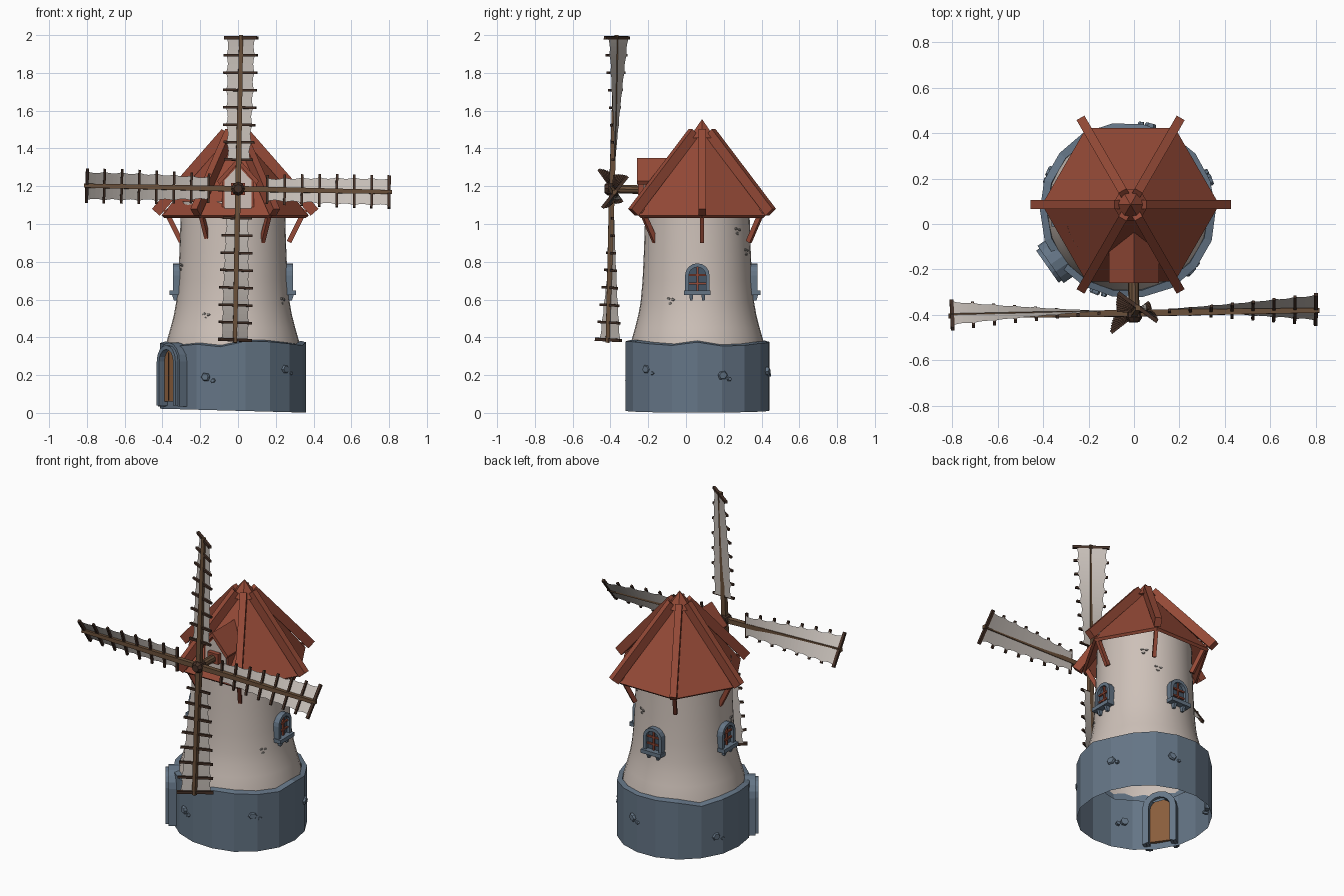
import bpy, bmesh, math, random
from math import sin, cos, pi, radians
from mathutils import Vector, Matrix

if "Cube" in bpy.data.objects:
    bpy.data.objects.remove(bpy.data.objects["Cube"])

random.seed(4)
CX, CY = -0.027, 0.06            # tower axis


def material(name, r, g, b):
    m = bpy.data.materials.new(name)
    m.diffuse_color = (r, g, b, 1)
    m.use_nodes = True
    m.node_tree.nodes["Principled BSDF"].inputs["Base Color"].default_value = m.diffuse_color
    return m


PLASTER = material("plaster", 0.61, 0.53, 0.48)
STONE = material("blue_stone", 0.13, 0.18, 0.24)
ROOF = material("red_roof", 0.30, 0.068, 0.038)
WOOD = material("brown_wood", 0.145, 0.08, 0.042)
DARK = material("dark_wood", 0.058, 0.03, 0.02)
DOOR = material("door_wood", 0.25, 0.11, 0.045)
PANE = material("window_pane", 0.06, 0.09, 0.13)
CHIP = material("grey_chip", 0.30, 0.28, 0.26)
SAIL = material("sail_cloth", 0.58, 0.53, 0.49)


def mesh(name, verts, faces, mat, matrix=None, smooth=False, fix=True):
    me = bpy.data.meshes.new(name)
    me.from_pydata([tuple(v) for v in verts], [], faces)
    if matrix is not None:
        me.transform(matrix)
    if fix:
        bm = bmesh.new()
        bm.from_mesh(me)
        bmesh.ops.recalc_face_normals(bm, faces=bm.faces)
        bm.to_mesh(me)
        bm.free()
    me.materials.append(mat)
    if smooth:
        me.shade_smooth()
    ob = bpy.data.objects.new(name, me)
    bpy.context.collection.objects.link(ob)
    return ob


def loft(name, rings, mat, closed=True, caps=True, **kw):
    """Join a row of equal-length rings with quads."""
    n = len(rings[0])
    verts = [p for ring in rings for p in ring]
    faces = []
    for k in range(len(rings) - 1):
        for i in range(n if closed else n - 1):
            j = (i + 1) % n
            faces.append((k * n + i, k * n + j, (k + 1) * n + j, (k + 1) * n + i))
    if caps:
        faces += [tuple(range(n)), tuple(range(len(verts) - n, len(verts)))]
    return mesh(name, verts, faces, mat, **kw)


def beam(name, p, q, w, h, mat, up=(0, 0, 1), matrix=None, end=1.0):
    """Square bar from p to q; end scales the far section."""
    p, q = Vector(p), Vector(q)
    d = (q - p).normalized()
    s = d.cross(Vector(up)).normalized()
    u = s.cross(d)
    sec = [(-1, -1), (1, -1), (1, 1), (-1, 1)]
    rings = [[c + s * a * w / 2 * k + u * b * h / 2 * k for a, b in sec]
             for c, k in ((p, 1), (q, end))]
    return loft(name, rings, mat, matrix=matrix)


def circle(r, z, n, x=CX, y=CY, off=0.0):
    return [Vector((x + r * cos(off + 2 * pi * i / n), y + r * sin(off + 2 * pi * i / n), z))
            for i in range(n)]


def wall_frame(deg):
    """Local x along the wall, y outward, z up."""
    a = radians(deg)
    m = Matrix(((sin(a), cos(a), 0), (-cos(a), sin(a), 0), (0, 0, 1))).to_4x4()
    return Matrix.Translation((CX, CY, 0)) @ m


def arch(w, z0, zs, n=8):
    return [(w, z0)] + [(w * cos(pi * i / n), zs + w * sin(pi * i / n)) for i in range(n + 1)] + [(-w, z0)]


def arch_frame(name, wo, wi, z0, zs, y0, y1, mat, m):
    rings = [[(a[0], y0, a[1]), (a[0], y1, a[1]), (b[0], y1, b[1]), (b[0], y0, b[1])]
             for a, b in zip(arch(wo, z0, zs), arch(wi, z0, zs))]
    return loft(name, rings, mat, matrix=m)


def arch_panel(name, w, z0, zs, y0, y1, mat, m):
    return loft(name, [[(x, y, z) for x, z in arch(w, z0, zs)] for y in (y0, y1)], mat, matrix=m)


# Stone base: open faceted ring with an uneven rim
N = 18
outer = [v + Vector((cos(2 * pi * i / N), sin(2 * pi * i / N), 0)) * random.uniform(-0.006, 0.004)
         for i, v in enumerate(circle(0.39, 0, N))]
tops = [0.365 + random.uniform(-0.018, 0.016) for _ in range(N)]
rings = [[Vector((v.x, v.y, max(0, 0.011 - 0.027 * v.x))) for v in outer],
         [Vector((v.x, v.y, z)) for v, z in zip(outer, tops)],
         [Vector((v.x, v.y, z + 0.008)) for v, z in zip(circle(0.357, 0, N), tops)],
         [Vector((v.x, v.y, z - 0.04)) for v, z in zip(circle(0.35, 0, N), tops)]]
loft("stone_base", rings, STONE, caps=False)

# Plaster tower
profile = [(0.357, 0.335), (0.35, 0.38), (0.33, 0.45), (0.312, 0.52), (0.30, 0.59),
           (0.29, 0.70), (0.283, 0.85), (0.278, 1.0), (0.275, 1.12)]
loft("tower", [circle(r, z, 36) for r, z in profile], PLASTER, caps=False, smooth=True)


# Loose stones on the base and chips in the plaster
def stone(name, deg, z, r, w, h, depth, mat, t=0.0):
    rim = [(t + w * random.uniform(0.8, 1.1) * cos(2 * pi * i / 6),
            z + h * random.uniform(0.8, 1.1) * sin(2 * pi * i / 6)) for i in range(6)]
    cut = [(t + (x - t) * 0.8, z + (c - z) * 0.8) for x, c in rim]
    loft(name, [[(x, r - 0.02, c) for x, c in rim], [(x, r + depth * 0.5, c) for x, c in rim],
                [(x, r + depth, c) for x, c in cut]], mat, matrix=wall_frame(deg))


for deg, z in ((-44, 0.23), (-112, 0.19), (75, 0.22), (154, 0.14), (20, 0.2)):
    stone("base_stone", deg, z, 0.382, 0.027, 0.025, 0.014, STONE)
    stone("base_stone_small", deg + 6, z - 0.02, 0.382, 0.014, 0.012, 0.012, STONE)
for deg, z, r in ((198, 0.78, 0.286), (243, 0.52, 0.311), (-28, 0.6, 0.298), (67, 0.86, 0.282), (50, 0.97, 0.279)):
    for t, dz in ((-0.013, 0.0), (0.013, 0.004), (0.004, -0.02)):
        stone("plaster_chip", deg, z + dz, r, 0.011, 0.008, 0.005, CHIP, t)

# Arched windows on three sides
for deg in (0, 90, 180):
    m = wall_frame(deg)
    arch_frame("window_frame", 0.065, 0.045, 0.63, 0.727, 0.27, 0.318, STONE, m)
    arch_panel("window_glass", 0.05, 0.635, 0.727, 0.27, 0.298, PANE, m)
    beam("window_bar_upright", (0, 0.302, 0.64), (0, 0.302, 0.775), 0.01, 0.012, ROOF, (0, 1, 0), m)
    for z in (0.685, 0.73):
        beam("window_bar_cross", (-0.047, 0.302, z), (0.047, 0.302, z), 0.012, 0.01, ROOF, matrix=m)
    beam("window_sill", (-0.07, 0.305, 0.637), (0.07, 0.305, 0.637), 0.06, 0.024, STONE, matrix=m)
    for t in (-0.032, 0.032):
        beam("sill_bracket", (t, 0.305, 0.63), (t, 0.30, 0.596), 0.02, 0.036, STONE, (0, 1, 0), m, 0.7)

# Door with a stepped stone arch
m = wall_frame(215)
arch_frame("door_arch_outer", 0.10, 0.08, 0.035, 0.272, 0.33, 0.415, STONE, m)
arch_frame("door_arch_inner", 0.086, 0.064, 0.04, 0.272, 0.33, 0.432, STONE, m)
arch_panel("door", 0.068, 0.06, 0.272, 0.365, 0.398, DOOR, m)
for t in (-0.025, 0.025):
    beam("door_plank_gap", (t, 0.398, 0.065), (t, 0.398, 0.32), 0.004, 0.004, DARK, (0, 1, 0), m)
beam("door_handle", (-0.045, 0.405, 0.185), (-0.045, 0.405, 0.22), 0.012, 0.02, DARK, (0, 1, 0), m)

# Six-sided roof shell, cap, ridge beams and braces
RX, RY = -0.015, 0.085
hexa = circle(0.39, 1.045, 6, RX, RY)
roof = mesh("roof", hexa + [Vector((RX, RY, 1.52))], [(i, (i + 1) % 6, 6) for i in range(6)], ROOF)
solid = roof.modifiers.new("thickness", 'SOLIDIFY')
solid.thickness = 0.02
mesh("roof_cap", circle(0.08, 1.455, 6, RX, RY) + [Vector((RX, RY, 1.555))],
     [(i, (i + 1) % 6, 6) for i in range(6)] + [(0, 1, 2, 3, 4, 5)], ROOF)
for i in range(6):
    a = i * pi / 3

    def at(r, z):
        return (RX + r * cos(a), RY + r * sin(a), z)
    beam("ridge_beam", at(0.05, 1.485), at(0.42, 1.062), 0.04, 0.055, ROOF)
    beam("roof_brace", at(0.37, 1.075), at(0.285, 0.905), 0.022, 0.026, ROOF)

# Dormer holding the sail shaft
gable = [(-0.085, 1.06), (0.085, 1.06), (0.085, 1.235), (0, 1.325), (-0.085, 1.235)]
loft("dormer", [[(x, y, z) for x, z in gable] for y in (-0.22, 0.0)], ROOF)
loft("dormer_front", [[(x * 0.85, y, 1.19 + (z - 1.19) * 0.88) for x, z in gable]
                      for y in (-0.226, -0.215)], PLASTER)
for s in (-1, 1):
    sec = [(0, 1.35), (s * 0.11, 1.228), (s * 0.098, 1.208), (0, 1.322)]
    loft("dormer_roof", [[(x, y, z) for x, z in sec] for y in (-0.26, 0.0)], ROOF)
beam("shaft_bearing", (0, -0.20, 1.185), (0, -0.255, 1.185), 0.075, 0.065, ROOF)

# Rotor: shaft, hub and four twisted sails
rotor = (Matrix.Translation((0, -0.392, 1.186)) @ Matrix.Rotation(radians(0.9), 4, 'Z')
         @ Matrix.Rotation(radians(-1.6), 4, 'X'))


def disc(r, y, n=10):
    return [(r * cos(2 * pi * i / n), y, r * sin(2 * pi * i / n)) for i in range(n)]


loft("shaft", [disc(0.024, 0.18), disc(0.024, -0.02)], WOOD, matrix=rotor)
loft("hub", [disc(0.033, 0.03, 8), disc(0.036, -0.02, 8), disc(0.022, -0.04, 8)], DARK, matrix=rotor)


def sail_point(r, s, extra, y):
    f = (r - 0.15) / 0.65
    half, twist = 0.062 + 0.03 * f + extra, radians(3 + 34 * f)
    return Vector((r, y + s * half * sin(twist), s * half * cos(twist)))


for k in range(4):
    m = rotor @ Matrix.Rotation(radians(1.2 + 90 * k), 4, 'Y')
    beam("sail_arm", (0, 0, 0), (0.815, 0, 0), 0.03, 0.03, WOOD, matrix=m, end=0.7)
    rows = []
    for i in range(29):
        dip = -0.009 * abs(sin(pi * i / 4))      # cloth pulled in between slats
        rows.append([sail_point(0.155 + 0.645 * i / 28, s, dip, 0.012) for s in (-1, 0, 1)])
    loft("sail", rows, SAIL, closed=False, caps=False, matrix=m)
    for i in range(8):
        r = 0.155 + 0.645 * i / 7
        w = 0.017 if i == 7 else 0.013
        beam("sail_slat", sail_point(r, -1, 0.015, 0.004), sail_point(r, 1, 0.015, 0.004),
             w, w, DARK, (0, 1, 0), m)
